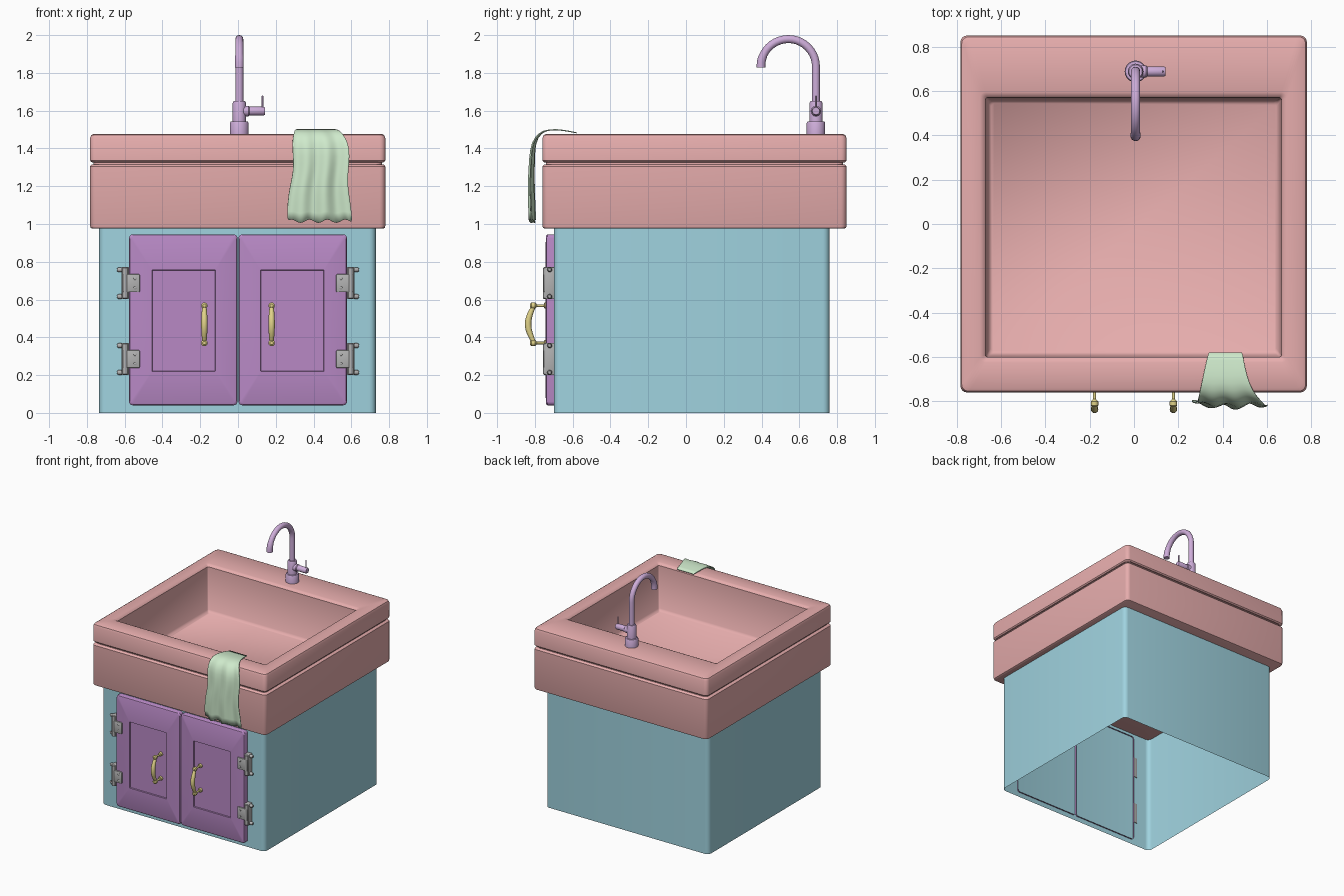
import bpy, bmesh, math
from mathutils import Vector

if "Cube" in bpy.data.objects:
    bpy.data.objects.remove(bpy.data.objects["Cube"])

def mat(name, c):
    m = bpy.data.materials.new(name)
    m.diffuse_color = (*c, 1)
    m.use_nodes = True
    m.node_tree.nodes["Principled BSDF"].inputs["Base Color"].default_value = m.diffuse_color
    return m

PINK = mat("pink", (0.80, 0.42, 0.42))
BLUE = mat("blue", (0.35, 0.65, 0.74))
PURPLE = mat("purple", (0.48, 0.25, 0.56))
BRASS = mat("brass", (0.75, 0.65, 0.25))
LILAC = mat("lilac", (0.62, 0.42, 0.70))
GREEN = mat("green", (0.62, 0.82, 0.60))
GREY = mat("grey", (0.45, 0.45, 0.45))

def finish(name, bm, m, angle=35):
    bmesh.ops.recalc_face_normals(bm, faces=bm.faces)
    me = bpy.data.meshes.new(name)
    bm.to_mesh(me)
    bm.free()
    ob = bpy.data.objects.new(name, me)
    bpy.context.collection.objects.link(ob)
    me.materials.append(m)
    bpy.ops.object.select_all(action='DESELECT')
    ob.select_set(True)
    bpy.context.view_layer.objects.active = ob
    bpy.ops.object.shade_smooth_by_angle(angle=math.radians(angle))
    return ob

def bridge(bm, rings):
    for a, b in zip(rings, rings[1:]):
        n = len(a)
        for i in range(n):
            bm.faces.new((a[i], a[(i + 1) % n], b[(i + 1) % n], b[i]))

def loft(name, rings, m, place=lambda u, v, w: (u, v, w), caps=(True, True), angle=35):
    """Stack of rounded rectangles (u0, u1, v0, v1, radius, w)."""
    bm = bmesh.new()
    loops = []
    for u0, u1, v0, v1, r, w in rings:
        loop = []
        for k, (cu, cv) in enumerate(((u1 - r, v1 - r), (u0 + r, v1 - r), (u0 + r, v0 + r), (u1 - r, v0 + r))):
            for s in range(5):
                t = math.pi / 2 * (k + s / 4)
                loop.append(bm.verts.new(place(cu + r * math.cos(t), cv + r * math.sin(t), w)))
        loops.append(loop)
    bridge(bm, loops)
    if caps[0]:
        bm.faces.new(loops[0])
    if caps[1]:
        bm.faces.new(loops[-1])
    return finish(name, bm, m, angle)

def inset(rect, d, r, w):
    u0, u1, v0, v1 = rect
    return (u0 + d, u1 - d, v0 + d, v1 - d, r, w)

def tube(name, pts, radii, m, n=20):
    """Round tube along a path, one radius per point."""
    bm = bmesh.new()
    pts = [Vector(p) for p in pts]
    loops = []
    for i, p in enumerate(pts):
        d = pts[min(i + 1, len(pts) - 1)] - pts[max(i - 1, 0)]
        side = Vector((1, 0, 0)) if abs(d.normalized().x) < 0.9 else Vector((0, 1, 0))
        up = d.cross(side).normalized()
        loops.append([bm.verts.new(p + radii[i] * (side * math.cos(2 * math.pi * k / n) + up * math.sin(2 * math.pi * k / n)))
                      for k in range(n)])
    bridge(bm, loops)
    bm.faces.new(loops[0])
    bm.faces.new(loops[-1])
    return finish(name, bm, m)

def box(name, x, y, z, m, bevel=0.004):
    bm = bmesh.new()
    bmesh.ops.create_cube(bm, size=1)
    for v in bm.verts:
        v.co = [lo + (c + 0.5) * (hi - lo) for c, (lo, hi) in zip(v.co, (x, y, z))]
    bmesh.ops.bevel(bm, geom=bm.edges[:], offset=bevel, segments=2, profile=0.5, affect='EDGES')
    return finish(name, bm, m)

# Cabinet: open shell with rounded corners
cab = (-0.735, 0.73, -0.70, 0.76)
loft("cabinet", [inset(cab, 0, 0.035, 0), inset(cab, 0, 0.035, 0.98)], BLUE, caps=(False, False))

# Sink body with shadow groove and rounded rim
out = (-0.783, 0.78, -0.76, 0.85)
hole = (-0.67, 0.665, -0.60, 0.57)
prof = [(0.012, 0.975), (0.003, 0.98), (0, 0.99), (0, 1.305), (0.008, 1.314), (0.018, 1.316), (0.018, 1.326),
        (0.008, 1.327), (0, 1.336), (0, 1.455), (0.006, 1.47), (0.02, 1.477)]
loft("sink_body", [inset(out, d, 0.03, z) for d, z in prof]
     + [inset(hole, -0.025, 0.025, 1.477), inset(hole, -0.01, 0.015, 1.472), inset(hole, 0, 0.01, 1.46)],
     PINK, caps=(True, False))
# Softly shaded bowl
loft("sink_bowl", [inset(hole, 0, 0.01, 1.46), inset(hole, 0.01, 0.012, 1.12), inset(hole, 0.025, 0.015, 1.10)],
     PINK, caps=(False, True), angle=180)

# Doors, handles and hinges, mirrored left and right
for side, s in (("left", -1), ("right", 1)):
    def span(a, b):
        return tuple(sorted((s * a, s * b)))
    door = (*span(0.003, 0.577), 0.04, 0.945)
    panel = (*span(0.12, 0.455), 0.22, 0.757)
    loft(side + "_door",
         [inset(door, 0, 0.02, -0.69), inset(door, 0, 0.02, -0.733), inset(door, 0.004, 0.018, -0.739),
          inset(door, 0.012, 0.014, -0.742), inset(panel, 0, 0.002, -0.745), inset(panel, 0.002, 0.002, -0.735)],
         PURPLE, place=lambda u, v, w: (u, w, v), caps=(False, True))

    # Bowed pull handle on two posts
    hx = s * 0.178
    arc = [math.pi * (i / 12 - 0.5) for i in range(13)]
    tube(side + "_handle_grip", [(hx, -0.805 - 0.031 * math.cos(t), 0.47 + 0.097 * t / (math.pi / 2)) for t in arc],
         [0.011 + 0.006 * math.cos(t) for t in arc], BRASS, 12)
    for end, z in (("lower", 0.37), ("upper", 0.568)):
        tube(f"{side}_handle_{end}_post", [(hx, y, z) for y in (-0.735, -0.75, -0.752, -0.79, -0.80, -0.818, -0.825)],
             [0.017, 0.015, 0.007, 0.007, 0.017, 0.017, 0.009], BRASS, 12)

    # Hinges: leaf, barrel and pin tips
    for level, z in (("lower", 0.285), ("upper", 0.687)):
        n = f"{side}_{level}_hinge"
        box(n + "_leaf", span(0.52, 0.61), (-0.753, -0.735), (z - 0.047, z + 0.047), GREY)
        box(n + "_mount", span(0.578, 0.617), (-0.745, -0.695), (z - 0.085, z + 0.085), GREY)
        tube(n + "_barrel", [(s * 0.597, -0.742, z + d) for d in (-0.085, -0.08, 0.08, 0.085)],
             [0.009, 0.014, 0.014, 0.009], GREY, 12)
        for tag, dz in (("bottom", -0.071), ("top", 0.071)):
            tube(f"{n}_{tag}_tip", [(s * x, -0.722, z + dz) for x in (0.60, 0.632, 0.64)],
                 [0.013, 0.013, 0.008], GREY, 12)
        for dz in (-0.025, 0.025):
            tube(n + "_screw", [(s * 0.545, y, z + dz) for y in (-0.75, -0.755, -0.757)], [0.008, 0.008, 0.005], GREY, 10)

# Faucet: stepped base, gooseneck spout, side valve and lever
fx, fy = 0.007, 0.688
tube("faucet_base", [(fx, fy, z) for z in (1.47, 1.535, 1.542, 1.543, 1.64, 1.65)],
     [0.049, 0.049, 0.045, 0.035, 0.035, 0.03], LILAC, 32)
neck = [(fx, fy, z) for z in (1.645, 1.72, 1.79)]
neck += [(fx, 0.542 + 0.146 * math.cos(t), 1.833 + 0.146 * math.sin(t)) for t in (math.pi * i / 20 for i in range(20))]
neck += [(fx, 0.397, 1.828)]
tube("faucet_spout", neck, [0.021] * 21 + [0.023] * (len(neck) - 21), LILAC)
tube("faucet_valve", [(x, fy, 1.598) for x in (0.02, 0.055, 0.06, 0.135, 0.143)],
     [0.028, 0.028, 0.023, 0.023, 0.019], LILAC)
tube("faucet_lever", [(0.13, fy, z) for z in (1.60, 1.675, 1.68)], [0.005, 0.005, 0.003], LILAC, 10)

# Towel draped over the front edge: (y, z, left x, right x, fold depth)
drape = [(-0.58, 1.483, 0.335, 0.49, 0), (-0.65, 1.497, 0.32, 0.50, 0), (-0.72, 1.502, 0.305, 0.52, 0.002),
         (-0.775, 1.485, 0.295, 0.55, 0.005), (-0.808, 1.43, 0.287, 0.585, 0.01), (-0.815, 1.36, 0.292, 0.592, 0.013),
         (-0.818, 1.28, 0.295, 0.583, 0.015), (-0.820, 1.20, 0.275, 0.580, 0.017), (-0.817, 1.11, 0.262, 0.595, 0.018),
         (-0.813, 1.015, 0.26, 0.607, 0.018)]
bm = bmesh.new()
rows = []
for j, (y, z, x0, x1, f) in enumerate(drape):
    row = []
    for i in range(25):
        t = i / 24
        wave = math.sin(t * 17 + 0.12 * j) * 0.7 + math.sin(t * 7 + 1) * 0.3
        hem = 0.010 * math.sin(t * 23) if j == len(drape) - 1 else 0
        row.append(bm.verts.new((x0 + (x1 - x0) * t, y + f * wave, z + hem)))
    rows.append(row)
for a, b in zip(rows, rows[1:]):
    for i in range(24):
        bm.faces.new((a[i], b[i], b[i + 1], a[i + 1]))
towel = finish("towel", bm, GREEN, 180)
sub = towel.modifiers.new("smooth", 'SUBSURF')
sub.levels = sub.render_levels = 1
sol = towel.modifiers.new("thickness", 'SOLIDIFY')
sol.thickness = 0.006
sol.offset = 0
